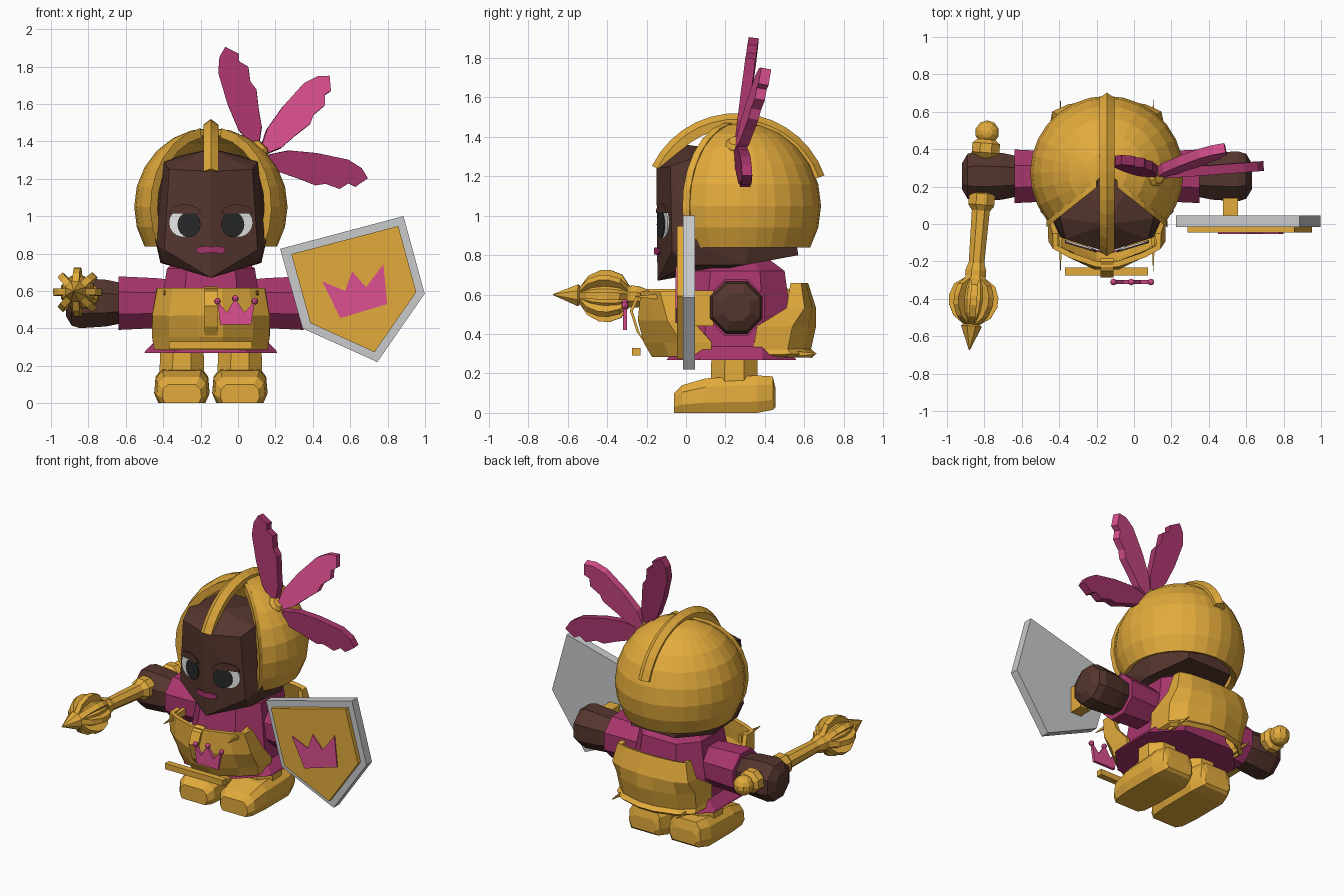
import bpy, bmesh, math
from mathutils import Vector, Matrix

cube = bpy.data.objects.get("Cube")
if cube:
    bpy.data.objects.remove(cube, do_unlink=True)

CX = -0.145  # body centre line


def material(name, color):
    m = bpy.data.materials.new(name)
    m.use_nodes = True
    m.diffuse_color = (*color, 1)
    b = next(n for n in m.node_tree.nodes if n.type == 'BSDF_PRINCIPLED')
    b.inputs["Base Color"].default_value = (*color, 1)
    return m


gold = material("gold", (0.77, 0.41, 0.045))
magenta = material("magenta", (0.39, 0.036, 0.15))
pink = material("bright_pink", (0.72, 0.08, 0.28))
skin = material("dark_skin", (0.09, 0.036, 0.027))
steel = material("steel", (0.58, 0.59, 0.6))
white = material("eye_white", (0.8, 0.8, 0.8))
black = material("pupil_black", (0.02, 0.021, 0.022))


def finish(name, bm, mat, matrix=None):
    if matrix:
        bm.transform(matrix)
    bmesh.ops.recalc_face_normals(bm, faces=bm.faces)
    me = bpy.data.meshes.new(name)
    bm.to_mesh(me)
    bm.free()
    me.materials.append(mat)
    ob = bpy.data.objects.new(name, me)
    bpy.context.collection.objects.link(ob)
    return ob


def loft(name, rings, mat, matrix=None, closed=True):
    """Skin a list of point rings; closed rings are capped."""
    bm = bmesh.new()
    rows = [[bm.verts.new(p) for p in r] for r in rings]
    n = len(rows[0])
    for a, b in zip(rows, rows[1:]):
        for i in range(n if closed else n - 1):
            j = (i + 1) % n
            bm.faces.new((a[i], a[j], b[j], b[i]))
    if closed:
        bm.faces.new(rows[0])
        bm.faces.new(rows[-1])
    return finish(name, bm, mat, matrix)


def prism(name, outline, y0, y1, mat, matrix=None):
    """Extrude an x-z outline from y0 to y1 (numbers or functions of x)."""
    rings = [[(x, y(x) if callable(y) else y, z) for x, z in outline] for y in (y0, y1)]
    return loft(name, rings, mat, matrix)


def hull(name, pts, mat):
    """Convex solid from half points mirrored across the centre line."""
    bm = bmesh.new()
    for x, y, z in pts:
        for s in ((1, -1) if x else (1,)):
            bm.verts.new((CX + s * x, y, z))
    bmesh.ops.convex_hull(bm, input=bm.verts)
    return finish(name, bm, mat)


def lathe(name, profile, mat, matrix, sides=8):
    turn = [2 * math.pi * (i + 0.5) / sides for i in range(sides)]
    return loft(name, [[(r * math.cos(a), r * math.sin(a), t) for a in turn]
                       for r, t in profile], mat, matrix)


def ball(name, center, r, mat, u=10, v=7):
    bm = bmesh.new()
    bmesh.ops.create_uvsphere(bm, u_segments=u, v_segments=v, radius=r)
    return finish(name, bm, mat, Matrix.Translation(center))


def aim(origin, direction):
    return Matrix.Translation(origin) @ Vector(direction).to_track_quat('Z', 'Y').to_matrix().to_4x4()


def ellipse(cx, cz, rx, rz, start=0, end=360, n=18):
    steps = [math.radians(start + (end - start) * i / n) for i in range(n + (end - start < 360))]
    return [(cx + rx * math.cos(a), cz + rz * math.sin(a)) for a in steps]


# Head
hull("head", [(0, -.145, .67), (0, -.15, 1.24), (0, 0, 1.36), (.222, -.08, 1.25), (.25, -.07, .82),
              (.25, .03, 1.29), (.295, .03, .86), (.25, .0, .75), (.27, .3, .75), (.17, .57, .8),
              (.31, .35, 1.0), (.18, .5, 1.2), (.18, .3, 1.32)], skin)


# Face details lie on the angled front of the head
def face_y(off):
    return lambda x: -.152 + .3 * abs(x - CX) - off


for s, side in ((-1, "right"), (1, "left")):
    prism(side + "_eye_white", ellipse(CX + s * .145, .965, .08, .078), face_y(0), face_y(.008), white)
    prism(side + "_pupil", ellipse(CX + s * .117, .955, .062, .068), face_y(.006), face_y(.013), black)
    prism(side + "_eyelid", ellipse(CX + s * .14, 1.015, .085, .048, 0, 180, 9), face_y(.008), face_y(.017), skin)
    lips = [(0, .805), (.06, .8), (.08, .815), (.07, .835), (.02, .84), (0, .835)]
    prism(side + "_lips", [(CX + s * x, z) for x, z in lips], face_y(.002), face_y(.011), magenta)

# Helmet: sphere with a front wedge and the underside removed
WEDGE = 2 * math.pi * 4 / 28
bm = bmesh.new()
bmesh.ops.create_uvsphere(bm, u_segments=28, v_segments=12, radius=.41)
cut = []
for f in bm.faces:
    c = f.calc_center_median()
    if c.z < -.41 * .5 or abs(math.atan2(c.x, -c.y)) < WEDGE:
        cut.append(f)
bmesh.ops.delete(bm, geom=cut, context='FACES')
helmet = finish("helmet", bm, gold, Matrix.Translation((CX, .275, 1.05)) @ Matrix.Diagonal((1, 1, 1.03, 1)))
mod = helmet.modifiers.new("thickness", 'SOLIDIFY')
mod.thickness = .035
mod.offset = -1

# Raised rim along both edges of the face opening
for s, side in ((-1, "right"), (1, "left")):
    rim = []
    for i in range(9):
        e = math.radians(-30 + i * 13.75)
        section = []
        for r, dy in ((.365, 0), (.415, 0), (.415, -.035), (.365, -.035)):
            flat = r * math.cos(e)
            section.append((CX + s * flat * math.sin(WEDGE), .275 - flat * math.cos(WEDGE) + dy,
                            1.05 + r * 1.03 * math.sin(e)))
        rim.append(section)
    loft(side + "_helmet_rim", rim, gold)

# Helmet crest: ridged strip swept over the top
crest = []
for i in range(15):
    a = math.radians(26 + i * 9.6)
    section = [(-.035, .4), (-.04, .445), (0, .475), (.04, .445), (.035, .4)]
    crest.append([(CX + x, .255 - r * math.cos(a), 1.045 + r * math.sin(a)) for x, r in section])
loft("helmet_crest", crest, gold)

# Plumes: one shared outline, ragged on one side
plume = [(-.02, 0), (-.065, .1), (-.085, .25), (-.088, .42), (-.06, .5), (-.015, .545), (.045, .49), (.035, .45),
         (.075, .41), (.065, .33), (.085, .28), (.07, .18), (.06, .08), (.025, 0)]
for name, root, tip, mat in (("upright_plume", (.09, .275, 1.385), (-.055, .345, 1.915), magenta),
                             ("middle_plume", (.135, .275, 1.35), (.505, .41, 1.745), pink),
                             ("low_plume", (.16, .27, 1.31), (.685, .31, 1.19), magenta)):
    d = (Vector(tip) - Vector(root)).normalized()
    normal = (Vector((0, 1, 0)) - d * d.y).normalized()
    frame = Matrix((normal.cross(d), normal, d)).transposed()
    prism(name, plume, -.026, .026, mat, Matrix.Translation(root) @ frame.to_4x4())
lathe("plume_socket", [(.055, -.05), (.055, .01), (.035, .03)], gold, aim((.115, .255, 1.36), (.7, -.1, .8)))


# Body and skirt
def octagon(hx, y0, y1, z):
    cy, hy = (y0 + y1) / 2, (y1 - y0) / 2
    corners = [(1, -.5), (1, .5), (.55, 1), (-.55, 1), (-1, .5), (-1, -.5), (-.55, -1), (.55, -1)]
    return [(CX + hx * u, cy + hy * v, z) for u, v in corners]


loft("dress", [octagon(.3, -.06, .54, .28), octagon(.27, -.04, .53, .5), octagon(.235, 0, .5, .72),
               octagon(.16, .08, .42, .78)], magenta)
loft("skirt_hem", [octagon(.355, -.1, .56, .268), octagon(.35, -.09, .55, .28), octagon(.29, -.06, .53, .34)], magenta)


# Armour plates: open shells wrapped around front and back
def armour(name, bow, rows):
    rings = []
    for z, yc, w, ys in rows:
        k = ys - yc
        half = [(w, ys), (w, yc + k * (bow + .25)), (w * .72, yc + k * bow), (w * .2, yc)]
        pts = half + [(-x, y) for x, y in reversed(half)]
        rings.append([(CX + x, y, z) for x, y in pts])
    ob = loft(name, rings, gold, closed=False)
    m = ob.modifiers.new("thickness", 'SOLIDIFY')
    m.thickness = .03
    m.offset = 0


armour("chest_plate", .3, [(.29, -.16, .29, .13), (.36, -.2, .3, .13), (.47, -.23, .3, .03), (.615, -.215, .275, -.05)])
armour("back_plate", .14, [(.29, .65, .29, .34), (.32, .62, .28, .34), (.44, .645, .29, .36),
                           (.53, .645, .28, .51), (.655, .605, .25, .53)])

# Blade-like corners of the armour
for s, side in ((-1, "right"), (1, "left")):
    for name, y0, y1, z in (("chest", -.03, -.255, .59), ("back", .45, .665, .3)):
        x = CX + s * .248
        loft(f"{side}_{name}_spike", [[(x + u * w, y, z + v) for u, v in ((-1, -h), (1, -h), (1, h), (-1, h))]
                                      for y, w, h in ((y0, .012, .025), (y1, .001, .002))], gold)

# Centre strap and belt bar
strap = [(-.2, .625), (-.25, .6), (-.285, .52), (-.25, .41), (-.17, .3)]
loft("centre_strap", [[(CX - .035, y, z), (CX + .035, y, z), (CX + .035, y + .015, z - .005), (CX - .035, y + .015, z - .005)]
                      for y, z in strap], gold)
prism("belt_bar", [(-.37, .29), (.075, .29), (.075, .33), (-.37, .33)], -.275, -.232, gold)

# Chest crown with beads
crown = [(-.095, .42), (.07, .42), (.09, .545), (.035, .485), (-.015, .56), (-.06, .485), (-.11, .545)]
prism("chest_crown", crown, -.32, -.3, pink)
for i in (2, 4, 6):
    ball("crown_bead", (crown[i][0], -.31, crown[i][1]), .018, pink, 8, 6)

# Arms, legs and feet, mirrored
for s, side in ((-1, "right"), (1, "left")):
    arm = aim((CX, .255, .535), (s, 0, 0))
    lathe(side + "_sleeve", [(.13, .15), (.145, .3), (.155, .495)], magenta, arm)
    lathe(side + "_hand", [(.115, .47), (.135, .56), (.145, .7), (.13, .745), (.075, .775)], skin, arm)
    lx = CX + s * .155
    lathe(side + "_leg", [(.13, .15), (.125, .3)], gold, Matrix.Translation((lx, .245, 0)))
    foot = []
    for y, w, top, low in ((-.06, .105, .1, .0), (-.02, .135, .14, .0), (.1, .148, .175, .0),
                           (.36, .148, .19, .0), (.44, .12, .185, .015), (.455, .1, .12, .03)):
        foot.append([(lx + u * w, y, low + v * (top - low)) for u, v in
                     ((-.85, 0), (-1, .3), (-.95, .75), (-.7, 1), (.7, 1), (.95, .75), (1, .3), (.85, 0))])
    loft(side + "_foot", foot, gold)

# Mace held in the right hand
start, end = Vector((-.785, .49, .57)), Vector((-.88, -.675, .6))
axis = aim(start, end - start)
ball("mace_pommel", start, .066, gold)
lathe("mace_handle", [(.04, .03), (.08, .06), (.08, .11), (.05, .14), (.05, .32), (.075, .33), (.075, .39),
                      (.052, .42), (.045, .7), (.06, .74), (.06, .77)], gold, axis)
lathe("mace_core", [(.05, .76), (.085, .83), (.095, .9), (.08, .97), (.045, 1.03), (.06, 1.04), (.003, 1.168)], gold, axis)
fin = [(.03, .765), (.11, .82), (.132, .88), (.13, .93), (.1, .99), (.03, 1.04)]
for i in range(8):
    prism("mace_fin", fin, -.018, .018, gold, axis @ Matrix.Rotation(math.radians(45 * i), 4, 'Z'))

# Shield with inset panel, crown and grip
prism("shield_rim", [(.225, .825), (.885, 1.0), (.998, .585), (.745, .22), (.345, .4)], -.015, .045, steel)
prism("shield_panel", [(.285, .797), (.857, .947), (.953, .594), (.73, .273), (.387, .428)], -.045, -.01, gold)
prism("shield_crown", [(.45, .652), (.573, .6), (.61, .705), (.685, .62), (.777, .743), (.798, .53), (.547, .455)],
      -.053, -.044, pink)
prism("shield_grip", [(.475, .44), (.555, .44), (.555, .62), (.475, .62)], .04, .14, gold)
